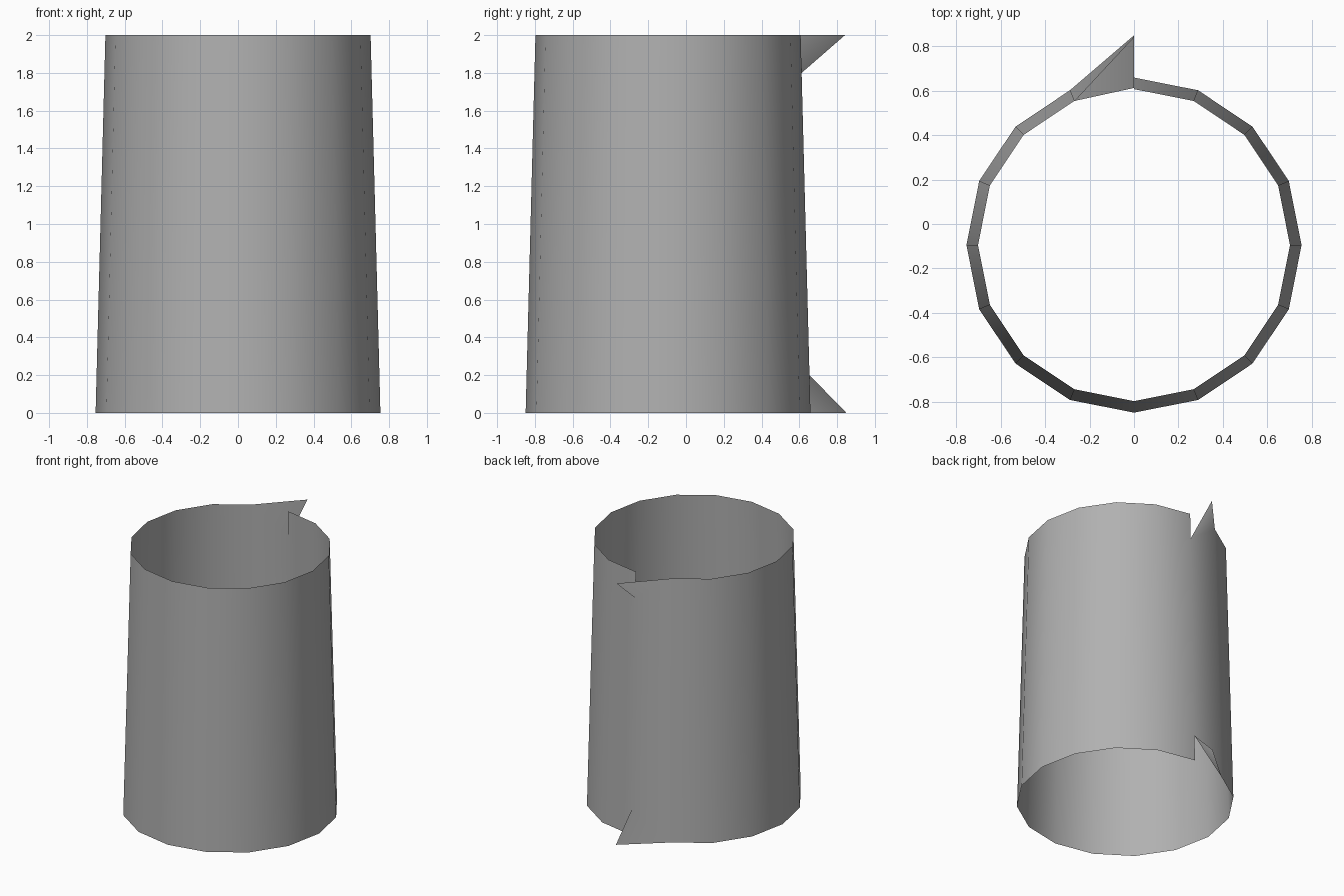
import bpy, bmesh, math
from mathutils import Vector

SIDES = 16
HEIGHT = 2.0
R_BOTTOM, R_TOP = 0.754, 0.702
CENTRE_Y = -0.095
SLIT = 0.2       # length of the cut at each end of the seam

if "Cube" in bpy.data.objects:
    bpy.data.objects.remove(bpy.data.objects["Cube"], do_unlink=True)

# One plain grey for the whole sheet
grey = bpy.data.materials.new("plain_grey")
grey.use_nodes = True
colour = (0.44, 0.44, 0.44, 1)
grey.diffuse_color = colour
grey.node_tree.nodes["Principled BSDF"].inputs["Base Color"].default_value = colour


def wall_point(step, z):
    """Point on the tapered wall; steps run anticlockwise from the back seam."""
    angle = math.pi / 2 + math.tau * step / SIDES
    r = R_BOTTOM + (R_TOP - R_BOTTOM) * z / HEIGHT
    return (r * math.cos(angle), CENTRE_Y + r * math.sin(angle), z)


bm = bmesh.new()

# Tapered wall
bottom = [bm.verts.new(wall_point(i, 0)) for i in range(1, SIDES + 1)]
top = [bm.verts.new(wall_point(i, HEIGHT)) for i in range(1, SIDES + 1)]
for i in range(SIDES - 2):
    bm.faces.new((bottom[i], bottom[i + 1], top[i + 1], top[i]))

# Two panels joined along the seam between the slits
seam_low = bm.verts.new(wall_point(0, SLIT))
seam_high = bm.verts.new(wall_point(0, HEIGHT - SLIT))
bm.faces.new((bottom[-2], bottom[-1], seam_low, seam_high, top[-1], top[-2]))
bm.faces.new((seam_low, bottom[0], top[0], seam_high))

# Corners of the right panel bent outwards
tip_low = bm.verts.new((0, 0.849, 0))
tip_high = bm.verts.new((0, 0.842, HEIGHT))
bm.faces.new((tip_low, bottom[0], seam_low))
bm.faces.new((seam_high, top[0], tip_high))

for face in bm.faces:
    face.smooth = True

mesh = bpy.data.meshes.new("rolled_sheet")
bm.to_mesh(mesh)
bm.free()
mesh.materials.append(grey)

# Round shading that runs on unbroken into the bent corners
slope = (R_BOTTOM - R_TOP) / HEIGHT
normals = []
for vert in mesh.vertices:
    outward = Vector((vert.co.x, vert.co.y - CENTRE_Y, 0)).normalized()
    normals.append((outward + Vector((0, 0, slope))).normalized())
mesh.normals_split_custom_set_from_vertices(normals)

sheet = bpy.data.objects.new("rolled_sheet", mesh)
bpy.context.collection.objects.link(sheet)
